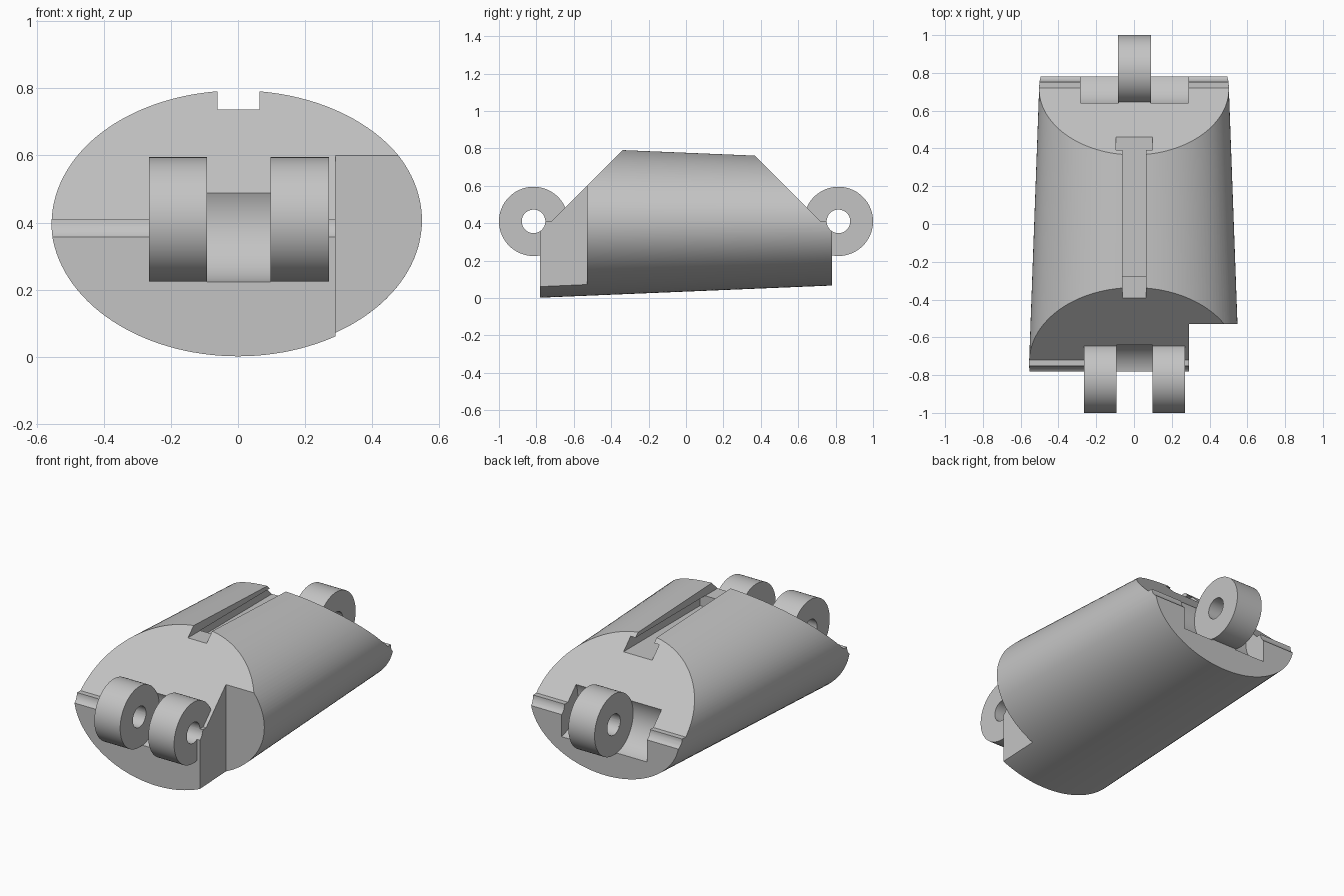
import bpy
import bmesh
from math import sin, cos, pi, radians

cube = bpy.data.objects.get("Cube")
if cube:
    bpy.data.objects.remove(cube, do_unlink=True)

grey = bpy.data.materials.new("plain grey")
grey.use_nodes = True
grey.diffuse_color = (0.55, 0.55, 0.55, 1)
grey.node_tree.nodes["Principled BSDF"].inputs["Base Color"].default_value = (0.55, 0.55, 0.55, 1)

AXIS_Y, AXIS_Z = 0.815, 0.41      # hinge axis
RING, BORE, CLEAR = 0.185, 0.063, 0.19
MID = 0.0025                      # hinge centre in x


def loft(name, ring_a, ring_b):
    """Solid between two matching closed rings of points."""
    bm = bmesh.new()
    a = [bm.verts.new(p) for p in ring_a]
    b = [bm.verts.new(p) for p in ring_b]
    bm.faces.new(a)
    bm.faces.new(b)
    for i in range(len(a)):
        j = (i + 1) % len(a)
        bm.faces.new((a[i], a[j], b[j], b[i]))
    bmesh.ops.recalc_face_normals(bm, faces=bm.faces)
    mesh = bpy.data.meshes.new(name)
    bm.to_mesh(mesh)
    bm.free()
    mesh.materials.append(grey)
    obj = bpy.data.objects.new(name, mesh)
    bpy.context.collection.objects.link(obj)
    return obj


def extrude_x(name, profile, x0, x1):
    return loft(name, [(x0, y, z) for y, z in profile], [(x1, y, z) for y, z in profile])


def box(name, x0, x1, y0, y1, z0, z1):
    return extrude_x(name, [(y0, z0), (y1, z0), (y1, z1), (y0, z1)], x0, x1)


def cylinder(name, side, r, x0, x1, n=96):
    ring = [(side * AXIS_Y + r * cos(2 * pi * i / n), AXIS_Z + r * sin(2 * pi * i / n))
            for i in range(n)]
    return extrude_x(name, ring, x0, x1)


def cut(obj, cutter):
    cutter.hide_render = True
    bpy.context.view_layer.objects.active = obj
    mod = obj.modifiers.new("cut", 'BOOLEAN')
    mod.operation = 'DIFFERENCE'
    mod.solver = 'EXACT'
    mod.object = cutter
    bpy.ops.object.modifier_apply(modifier=mod.name)
    bpy.data.objects.remove(cutter, do_unlink=True)


def smooth(obj):
    bpy.ops.object.select_all(action='DESELECT')
    obj.select_set(True)
    bpy.context.view_layer.objects.active = obj
    bpy.ops.object.shade_smooth_by_angle(angle=radians(25))


def ellipse(y, rx, rz, n=128):
    return [(rx * cos(2 * pi * i / n), y, 0.407 + rz * sin(2 * pi * i / n)) for i in range(n)]


# Tapered oval body
body = loft("body", ellipse(-0.78, 0.557, 0.405), ellipse(0.78, 0.5, 0.34))

# Sloped ends with a ledge and a rounded groove for the hinge pin
for side in (-1, 1):
    arc = [(AXIS_Y - BORE * cos(pi / 2 * i / 10), AXIS_Z - BORE * sin(pi / 2 * i / 10))
           for i in range(11)]
    profile = [(0.12, 1.01), (0.72, AXIS_Z)] + arc + [(1.2, AXIS_Z - BORE), (1.2, 1.01)]
    cut(body, extrude_x("end_cutter", [(side * y, z) for y, z in profile], -1, 1))

# Clearance pockets beside the knuckles
cut(body, cylinder("front_pocket", -1, CLEAR, MID - 0.095, MID + 0.095))
for s in (-1, 1):
    xs = sorted((MID + s * 0.084, MID + s * 0.287))
    cut(body, cylinder("back_pocket", 1, CLEAR, *xs))

# Corner notch at the front left
cut(body, box("notch", 0.29, 1, -1, -0.53, -0.5, 1.5))

# T-shaped slot along the top: narrow neck over a wider channel
cut(body, box("slot_neck", -0.061, 0.064, -0.7, 0.7, 0.737, 1))
cut(body, box("slot_channel", -0.095, 0.097, -0.275, 0.7, 0.669, 0.7375))
smooth(body)

# Hinge knuckles: two at the front, one at the back
knuckles = (("front_right_knuckle", -1, MID - 0.268, MID - 0.0945),
            ("front_left_knuckle", -1, MID + 0.0945, MID + 0.268),
            ("back_knuckle", 1, MID - 0.088, MID + 0.088))
for name, side, x0, x1 in knuckles:
    knuckle = cylinder(name, side, RING, x0, x1)
    cut(knuckle, cylinder("bore", side, BORE, -1, 1, 48))
    smooth(knuckle)
